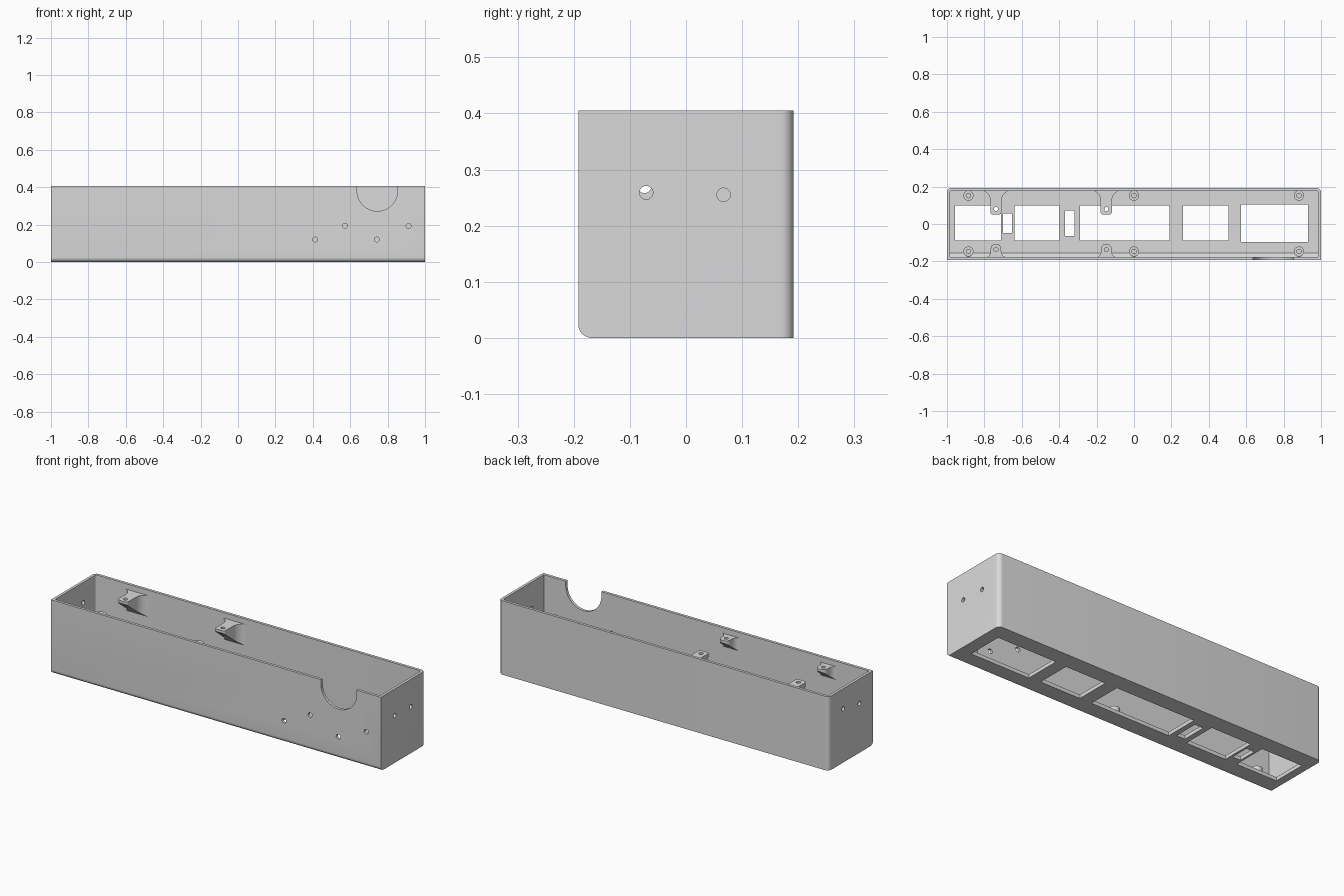
import bpy, bmesh, math
from mathutils import Vector

if "Cube" in bpy.data.objects:
    bpy.data.objects.remove(bpy.data.objects["Cube"])

W, H, T, FLOOR = 0.192, 0.405, 0.015, 0.02   # half depth, height, wall, floor

grey = bpy.data.materials.new("plain grey")
grey.diffuse_color = (0.7, 0.7, 0.71, 1)
grey.use_nodes = True
grey.node_tree.nodes["Principled BSDF"].inputs["Base Color"].default_value = grey.diffuse_color


def finish(bm, name):
    bmesh.ops.recalc_face_normals(bm, faces=bm.faces)
    me = bpy.data.meshes.new(name)
    bm.to_mesh(me)
    bm.free()
    me.materials.append(grey)
    ob = bpy.data.objects.new(name, me)
    bpy.context.collection.objects.link(ob)
    return ob


def loft(bm, lower, upper):
    """Closed solid between two matching loops of points."""
    a = [bm.verts.new(p) for p in lower]
    b = [bm.verts.new(p) for p in upper]
    n = len(a)
    bm.faces.new(a[::-1])
    bm.faces.new(b)
    for i in range(n):
        bm.faces.new((a[i], a[(i + 1) % n], b[(i + 1) % n], b[i]))


def rect(x0, x1, y0, y1, z):
    return [(x0, y0, z), (x1, y0, z), (x1, y1, z), (x0, y1, z)]


def rod(bm, centre, axis, r, length, n=32):
    """Cylinder centred on a point, along axis x, y or z."""
    def ring(s):
        pts = []
        for i in range(n):
            t = 2 * math.pi * i / n
            p = {"x": (s, r * math.cos(t), r * math.sin(t)),
                 "y": (r * math.cos(t), s, r * math.sin(t)),
                 "z": (r * math.cos(t), r * math.sin(t), s)}[axis]
            pts.append(Vector(centre) + Vector(p))
        return pts
    loft(bm, ring(-length / 2), ring(length / 2))


def cut(ob, bm, name):
    cutter = finish(bm, name)
    cutter.hide_render = True
    cutter.hide_viewport = True
    mod = ob.modifiers.new(name, "BOOLEAN")
    mod.operation, mod.solver, mod.object = "DIFFERENCE", "EXACT", cutter


def smooth(ob):
    """Apply modifiers, then shade smooth with sharp edges kept."""
    bpy.ops.object.select_all(action="DESELECT")
    bpy.context.view_layer.objects.active = ob
    ob.select_set(True)
    for m in list(ob.modifiers):
        bpy.ops.object.modifier_apply(modifier=m.name)
    bpy.ops.object.shade_smooth_by_angle(angle=math.radians(30))


# Housing block: rounded front bottom edge and rounded back uprights
bm = bmesh.new()
loft(bm, rect(-1, 1, -W, W, 0), rect(-1, 1, -W, W, H))
edges = []
for e in bm.edges:
    m = (e.verts[0].co + e.verts[1].co) / 2
    if (m.y < -0.1 and m.z < 0.01 and abs(m.x) < 0.1) or (m.y > 0.1 and abs(m.x) > 0.9 and 0.1 < m.z < 0.3):
        edges.append(e)
bmesh.ops.bevel(bm, geom=edges, offset=0.024, segments=8, profile=0.5, affect="EDGES")
housing = finish(bm, "housing")

# Hollow interior, chamfered along the inner front bottom edge
bm = bmesh.new()
yi, c = W - T, 0.022
prof = [(-yi, FLOOR + c), (-yi + c, FLOOR), (yi, FLOOR), (yi, H + 0.1), (-yi, H + 0.1)]
loft(bm, [(-1 + T, y, z) for y, z in prof], [(1 - T, y, z) for y, z in prof])
edges = [e for e in bm.edges
         if all(v.co.y > 0.1 for v in e.verts) and abs(e.verts[0].co.x - e.verts[1].co.x) < 1e-4]
bmesh.ops.bevel(bm, geom=edges, offset=0.01, segments=5, profile=0.5, affect="EDGES")
cut(housing, bm, "interior_cutter")

# Floor windows
bm = bmesh.new()
for x0, x1, y0, y1 in [(-0.957, -0.711, -0.088, 0.1), (-0.70, -0.652, -0.048, 0.055),
                       (-0.64, -0.398, -0.088, 0.1), (-0.369, -0.318, -0.064, 0.072),
                       (-0.289, 0.19, -0.088, 0.1), (0.262, 0.505, -0.088, 0.1),
                       (0.572, 0.93, -0.096, 0.104)]:
    loft(bm, rect(x0, x1, y0, y1, -0.05), rect(x0, x1, y0, y1, FLOOR + 0.03))
cut(housing, bm, "window_cutter")

# Round notch in the front wall, screw holes in front and end walls
bm = bmesh.new()
arc = [(0.745 + 0.108 * math.cos(t), 0.38 + 0.108 * math.sin(t))
       for t in [math.pi + math.pi * i / 40 for i in range(41)]]
arc += [(0.853, H + 0.1), (0.637, H + 0.1)]
loft(bm, [(x, -W - 0.05, z) for x, z in arc], [(x, -W + 0.05, z) for x, z in arc])
for x, z in [(0.413, 0.12), (0.572, 0.193), (0.742, 0.12), (0.912, 0.193)]:
    rod(bm, (x, -W, z), "y", 0.013, 0.1)
for x, y, z in [(1, -0.071, 0.259), (1, 0.067, 0.255), (-1, -0.074, 0.27), (-1, 0.067, 0.294)]:
    rod(bm, (x, y, z), "x", 0.012, 0.1)
cut(housing, bm, "hole_cutter")
smooth(housing)

# Screw bosses standing on the floor
for x in (-0.885, 0, 0.882):
    for y in (-0.147, 0.152):
        bm = bmesh.new()
        rod(bm, (x, y, 0.041), "z", 0.027, 0.052)
        boss = finish(bm, "screw_boss")
        bm = bmesh.new()
        rod(bm, (x, y, 0.07), "z", 0.012, 0.08)
        cut(boss, bm, "boss_hole_cutter")
        smooth(boss)


# Mounting tabs: flared at the wall, sloping underneath
def tab(x, side, tip, hole, half, flare, corner):
    wall, top = W - T + 0.003, 0.375
    right = []
    for i in range(9):
        t = math.pi / 2 * i / 8
        right.append((half + flare * (1 - math.sin(t)), wall - flare * (1 - math.cos(t))))
    for i in range(9):
        t = math.pi / 2 * i / 8
        right.append((half - corner * (1 - math.cos(t)), tip + corner * (1 - math.sin(t))))
    # mirrored half closes the outline
    pts = right + [(-a, b) for a, b in right[::-1]]
    bm = bmesh.new()
    loft(bm, [(x + a, side * b, top - 0.014 - (b - tip) * 0.8) for a, b in pts],
         [(x + a, side * b, top) for a, b in pts])
    bmesh.ops.remove_doubles(bm, verts=bm.verts, dist=1e-5)
    ob = finish(bm, "mounting_tab")
    bm = bmesh.new()
    rod(bm, (x, side * hole, top), "z", 0.011, 0.2)
    cut(ob, bm, "tab_hole_cutter")
    smooth(ob)


for x in (-0.738, -0.148):
    tab(x, 1, 0.05, 0.08, 0.03, 0.055, 0.015)
    tab(x, -1, 0.106, 0.137, 0.028, 0.035, 0.026)
